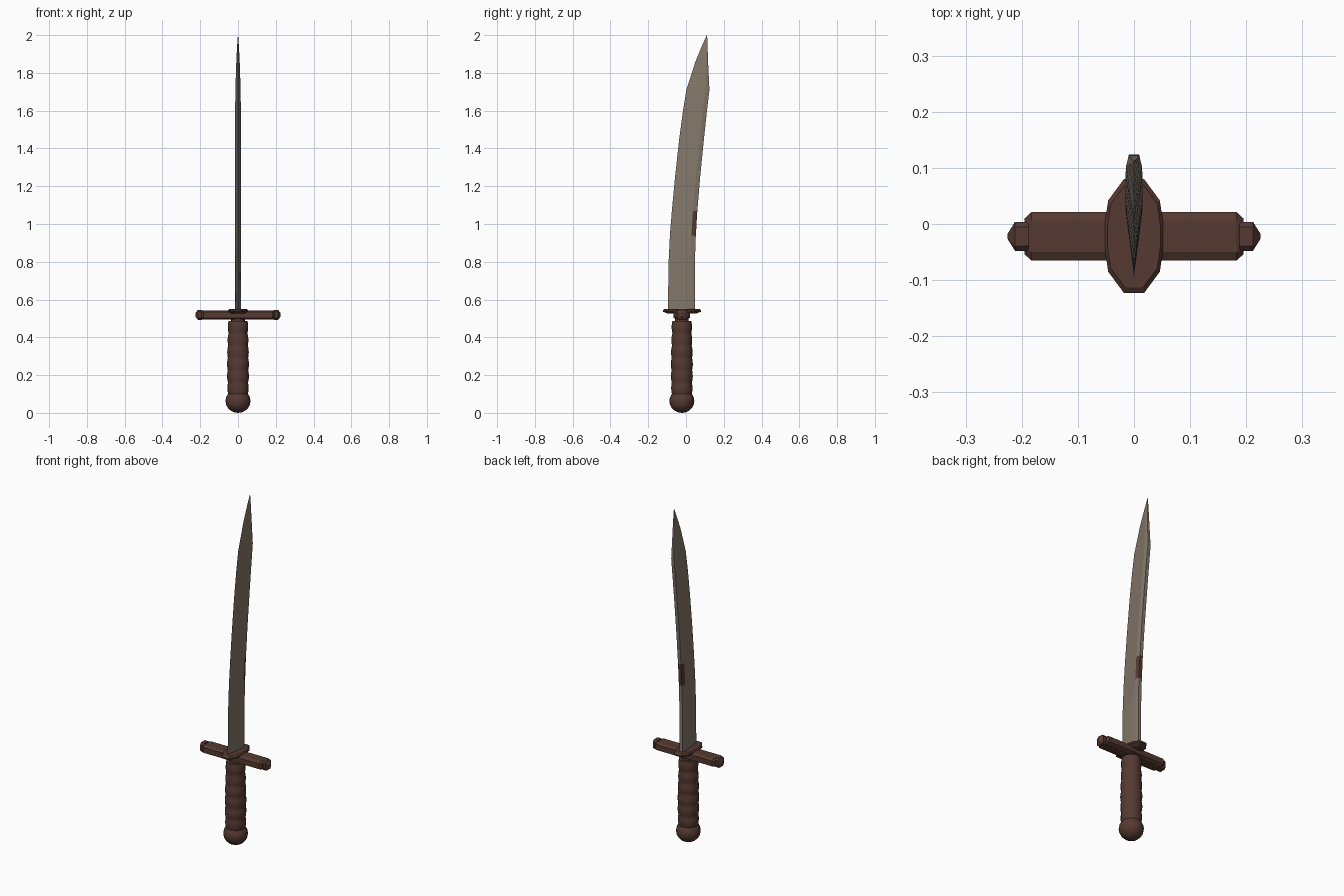
import bpy, bmesh, math

if "Cube" in bpy.data.objects:
    bpy.data.objects.remove(bpy.data.objects["Cube"])

AXIS_Y = -0.022  # centre of hilt


def material(name, rgb):
    m = bpy.data.materials.new(name)
    m.diffuse_color = (*rgb, 1)
    m.use_nodes = True
    m.node_tree.nodes["Principled BSDF"].inputs["Base Color"].default_value = m.diffuse_color
    return m


steel = material("dull_steel", (0.23, 0.185, 0.142))
brown = material("dark_brown", (0.092, 0.042, 0.031))


def loft(name, rings, mats, smooth=None):
    """Skin a list of equal-length rings of points and cap both ends."""
    bm = bmesh.new()
    vs = [[bm.verts.new(p) for p in r] for r in rings]
    n = len(rings[0])
    for a, b in zip(vs, vs[1:]):
        for i in range(n):
            j = (i + 1) % n
            bm.faces.new((a[i], a[j], b[j], b[i]))
    bm.faces.new(vs[0][::-1])
    bm.faces.new(vs[-1])
    bmesh.ops.remove_doubles(bm, verts=bm.verts, dist=1e-5)
    bmesh.ops.recalc_face_normals(bm, faces=bm.faces)
    me = bpy.data.meshes.new(name)
    bm.to_mesh(me)
    bm.free()
    for m in mats:
        me.materials.append(m)
    ob = bpy.data.objects.new(name, me)
    bpy.context.collection.objects.link(ob)
    if smooth:
        bpy.ops.object.select_all(action='DESELECT')
        bpy.context.view_layer.objects.active = ob
        ob.select_set(True)
        bpy.ops.object.shade_smooth_by_angle(angle=math.radians(smooth))
    return ob


def circle(r, z, n=16):
    return [(r * math.cos(2 * math.pi * i / n),
             AXIS_Y + r * math.sin(2 * math.pi * i / n), z) for i in range(n)]


# Pommel
loft("pommel", [circle(0.066 * math.sin(math.pi * t / 10) + 1e-4,
                       0.063 - 0.063 * math.cos(math.pi * t / 10))
                for t in range(11)], [brown], 40)

# Scalloped grip, six bulges
grip = []
for i in range(37):
    t = i / 36
    grip.append(circle(0.050 + 0.007 * math.sin(math.pi * min(1, t * 1.1 + 0.1))
                       * 0.6 + 0.004 * abs(math.sin(6 * math.pi * t)),
                       0.095 + 0.392 * t))
loft("grip", grip, [brown], 40)
loft("grip_collar", [circle(0.036, 0.48), circle(0.036, 0.505)], [brown], 40)


# Crossguard bar: chamfered octagonal section along x
def section(x, hy, hz, zc=0.519, c=0.35):
    k = 1 - c
    pts = [(1, k), (k, 1), (-k, 1), (-1, k), (-1, -k), (-k, -1), (k, -1), (1, -k)]
    return [(x, AXIS_Y + hy * a, zc + hz * b) for a, b in pts]


loft("crossguard_bar", [section(-0.195, 0.032, 0.017), section(-0.183, 0.043, 0.024),
                        section(0.183, 0.043, 0.024), section(0.195, 0.032, 0.017)],
     [brown])

# Faceted end knobs
for s, side in ((-1, "left"), (1, "right")):
    loft(f"{side}_guard_knob",
         [section(s * 0.188, 0.026, 0.027), section(s * 0.212, 0.026, 0.027),
          section(s * 0.225, 0.005, 0.010)], [brown])

# Oval guard plate
half = [(0.018, -0.123), (0.046, -0.085), (0.052, -0.045),
        (0.052, 0.002), (0.046, 0.042), (0.018, 0.080)]
outline = half + [(-x, y) for x, y in reversed(half)]


def plate(scale, z):
    return [(x * scale, AXIS_Y + (y - AXIS_Y) * scale, z) for x, y in outline]


loft("guard_plate", [plate(0.72, 0.525), plate(1, 0.536), plate(1, 0.544),
                     plate(0.9, 0.551)], [brown])

# Curved blade: (z, cutting edge y, spine y, half thickness)
stations = [(0.54, -0.096, 0.047, 0.015), (0.80, -0.092, 0.047, 0.015),
            (0.94, -0.085, 0.052, 0.015), (0.97, -0.083, 0.054, 0.015),
            (1.04, -0.077, 0.058, 0.015), (1.07, -0.075, 0.060, 0.015),
            (1.25, -0.058, 0.075, 0.015), (1.45, -0.036, 0.095, 0.015),
            (1.60, -0.016, 0.111, 0.015), (1.71, 0.002, 0.124, 0.014),
            (1.86, 0.050, 0.117, 0.009), (1.94, 0.083, 0.114, 0.005),
            (2.00, 0.110, 0.112, 0.0005)]
rings = []
for z, e, s, h in stations:
    w = s - e
    right = [(h, s - 0.17 * w), (h * 0.65, s)]
    rings.append([(0, e, z)] + [(x, y, z) for x, y in right]
                 + [(-x, y, z) for x, y in reversed(right)])
blade = loft("blade", rings, [steel, brown], 20)

# Worn brown patch wrapping the spine
for p in blade.data.polygons:
    if 0.94 < p.center.z < 1.07 and p.center.y > 0.02:
        p.material_index = 1
